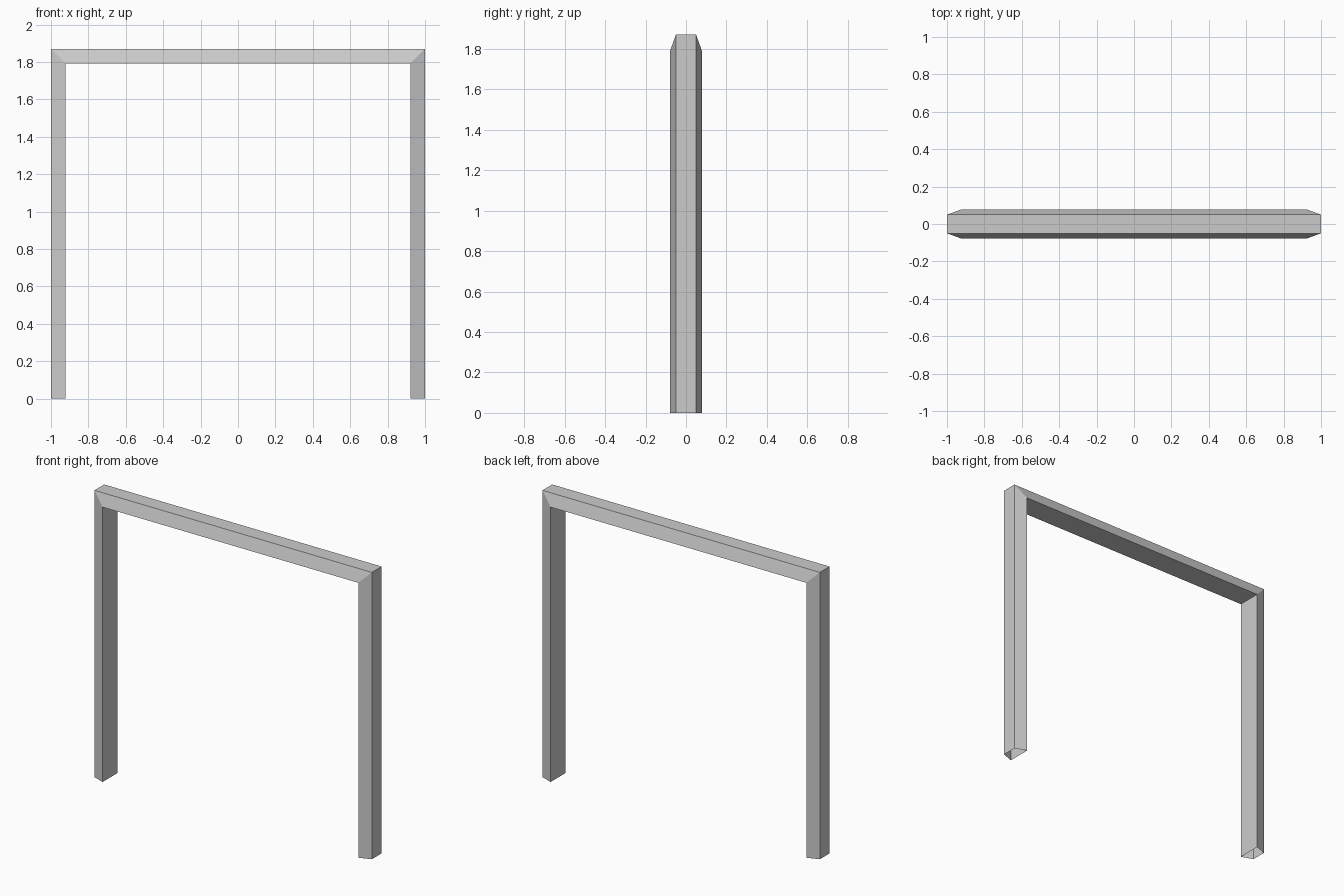
import bpy
import bmesh

if "Cube" in bpy.data.objects:
    bpy.data.objects.remove(bpy.data.objects["Cube"])

HALF_W, HEIGHT, DEPTH = 1.0, 1.87, 0.078
# Trapezoid cross-section: (inset from the outer edge, y)
PROFILE = [(0, -0.05), (0, 0.05), (DEPTH, 0.078), (DEPTH, -0.078)]
# Path stations: (x side, z of outer edge, how much the inset lowers z)
STATIONS = [(-1, 0, 0), (-1, HEIGHT, 1), (1, HEIGHT, 1), (1, 0, 0)]

# Door frame: profile swept up, across and down with mitred corners, open feet
bm = bmesh.new()
rings = [[bm.verts.new((side * (HALF_W - inset), y, z - inset * drop))
          for inset, y in PROFILE] for side, z, drop in STATIONS]
for a, b in zip(rings, rings[1:]):
    for i in range(4):
        j = (i + 1) % 4
        bm.faces.new((a[i], b[i], b[j], a[j]))

# Make the outer faces point outwards
bm.normal_update()
if bm.faces[:][0].normal.x > 0:
    bmesh.ops.reverse_faces(bm, faces=bm.faces[:])

mesh = bpy.data.meshes.new("door_frame")
bm.to_mesh(mesh)
bm.free()
frame = bpy.data.objects.new("door_frame", mesh)
bpy.context.collection.objects.link(frame)
